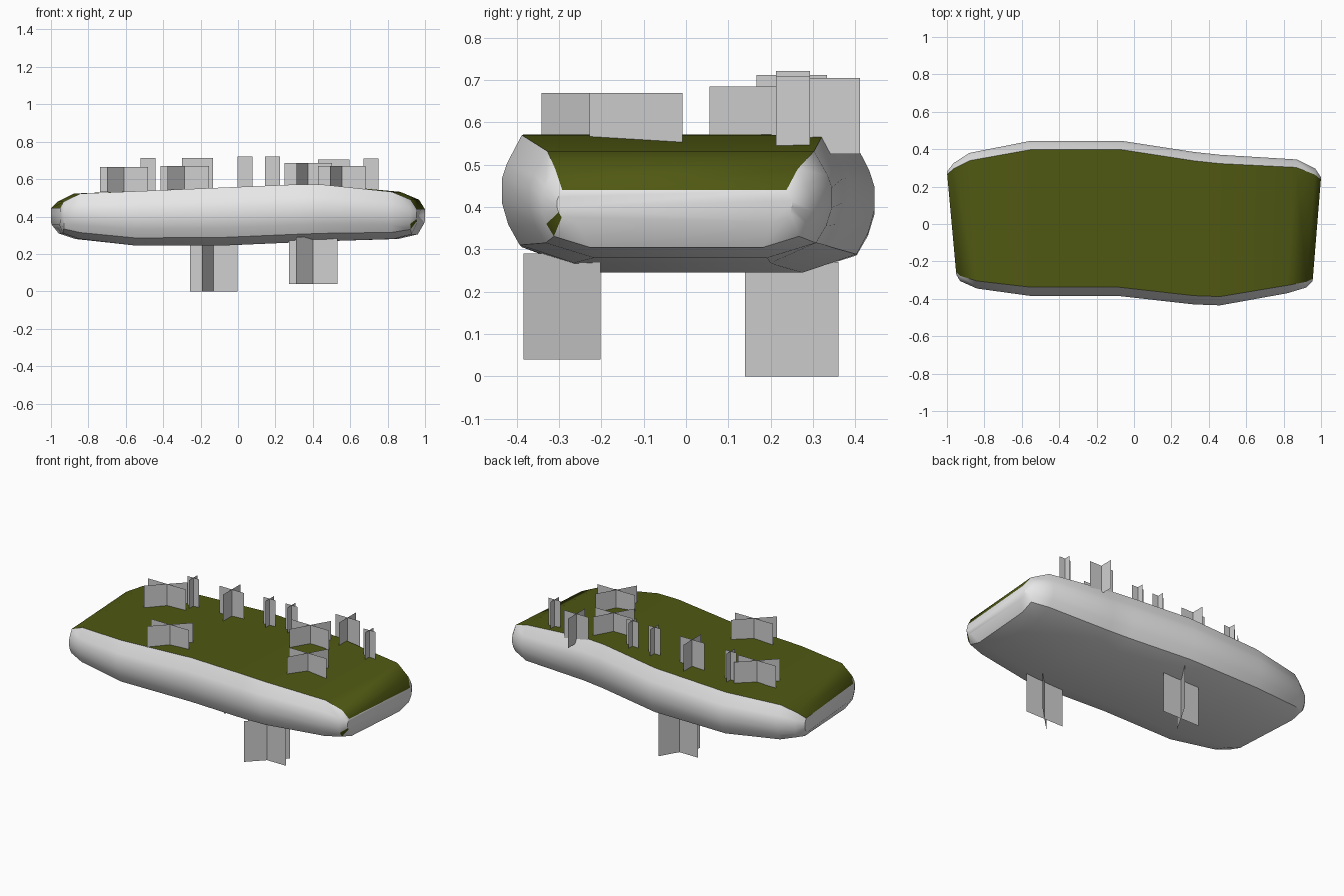
import bpy
import bmesh

if "Cube" in bpy.data.objects:
    bpy.data.objects.remove(bpy.data.objects["Cube"])


def material(name, rgb):
    m = bpy.data.materials.new(name)
    m.diffuse_color = (*rgb, 1)
    m.use_nodes = True
    m.node_tree.nodes["Principled BSDF"].inputs["Base Color"].default_value = m.diffuse_color
    return m


STONE = material("pale_stone", (0.8, 0.8, 0.8))
GRASS = material("moss_green", (0.08, 0.098, 0.006))
CARD = material("card_grey", (0.63, 0.63, 0.63))


def make_object(name, bm, mats):
    mesh = bpy.data.meshes.new(name)
    bm.to_mesh(mesh)
    bm.free()
    for m in mats:
        mesh.materials.append(m)
    ob = bpy.data.objects.new(name, mesh)
    bpy.context.collection.objects.link(ob)
    return ob


# Floating slab: cross-sections lofted along x
# each station: x front, x back, y front, y back, z top, z bottom
STATIONS = [
    (-.95, -1.0, -.27, .28, .445, .355),
    (-.93, -.965, -.305, .325, .48, .31),
    (-.84, -.88, -.345, .38, .523, .28),
    (-.55, -.55, -.385, .445, .535, .245),
    (-.08, -.07, -.385, .445, .555, .245),
    (.32, .32, -.43, .385, .572, .262),
    (.46, .46, -.435, .37, .57, .268),
    (.82, .87, -.37, .345, .532, .28),
    (.92, .97, -.34, .295, .49, .305),
    (.955, 1.0, -.305, .25, .44, .365),
]
# half profile from top edge to underside: inset, height fraction
PROFILE = [(.047, 1), (.012, .78), (0, .66), (0, .47), (.015, .3), (.042, .14), (.17, 0)]

bm = bmesh.new()
rings = []
for xf, xb, yf, yb, zt, zb in STATIONS:
    h = zt - zb
    s = min(1, h / .28)
    front = [(yf + i * s, zb + f * h) for i, f in PROFILE]
    back = [(yb - i * s, zb + f * h) for i, f in reversed(PROFILE)]
    ring = []
    for y, z in front + back:
        t = (y - yf) / (yb - yf)
        ring.append(bm.verts.new((xf + (xb - xf) * t, y, z)))
    rings.append(ring)
n = len(rings[0])
for k, (a, b) in enumerate(zip(rings, rings[1:])):
    for i in range(n):
        j = (i + 1) % n
        f = bm.faces.new((a[i], a[j], b[j], b[i]))
        # grass on the top strip, plus the small patch on the front right corner
        if i == n - 1 or (k == len(rings) - 2 and i == 4):
            f.material_index = 1
bm.faces.new(rings[0])
bm.faces.new(rings[-1])
bmesh.ops.recalc_face_normals(bm, faces=bm.faces)
slab = make_object("floating_slab", bm, [STONE, GRASS])
bpy.context.view_layer.objects.active = slab
slab.select_set(True)
bpy.ops.object.shade_smooth_by_angle(angle=0.65)


# Crossed upright cards: each direction is half of one card's width
def cards(name, x, y, z0, z1, directions):
    bm = bmesh.new()
    for dx, dy in directions:
        bm.faces.new([bm.verts.new(p) for p in (
            (x - dx, y - dy, z0), (x + dx, y + dy, z0),
            (x + dx, y + dy, z1), (x - dx, y - dy, z1))])
    make_object(name, bm, [CARD])


STEEP = [(.127, 0), (.0635, .11)]
DIAGONAL = [(.129, 0), (.091, .091)]
MEDIUM = [(.083, 0), (0, .083)]
SMALL = [(.04, 0), (0, .04)]

# Wide bushes
cards("wide_bush_1", -.61, .185, .53, .665, DIAGONAL)
cards("wide_bush_2", -.285, -.25, .54, .67, DIAGONAL)
cards("wide_bush_3", .375, .165, .555, .685, STEEP)
cards("wide_bush_4", .555, -.118, .54, .67, STEEP)
# Medium plants
cards("medium_plant_1", -.217, .25, .53, .712, MEDIUM)
cards("medium_plant_2", .512, .328, .525, .705, MEDIUM)
# Small plants
for i, (x, z) in enumerate([(-.48, .712), (.037, .722), (.185, .722), (.712, .71)]):
    cards(f"small_plant_{i + 1}", x, .253, z - .18, z, SMALL)
# Hanging roots
cards("hanging_root_1", -.13, .25, 0, .27, STEEP)
cards("hanging_root_2", .402, -.293, .04, .29, DIAGONAL)
